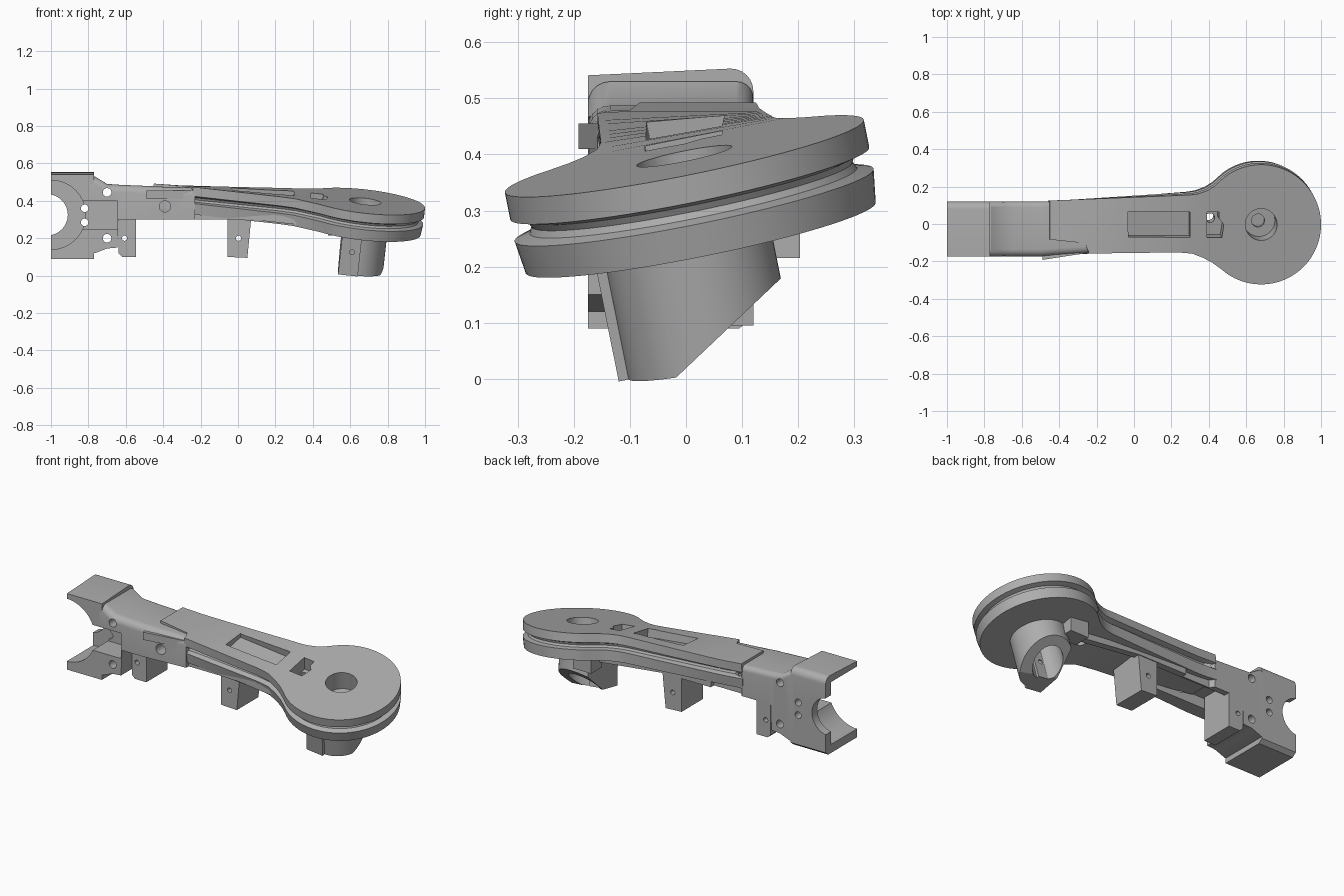
import bpy, bmesh, math
from mathutils import Vector, Matrix

if "Cube" in bpy.data.objects:
    bpy.data.objects.remove(bpy.data.objects["Cube"])

grey = bpy.data.materials.new("plain grey")
grey.use_nodes = True
GREY = (0.42, 0.42, 0.42, 1)
grey.diffuse_color = GREY
grey.node_tree.nodes["Principled BSDF"].inputs["Base Color"].default_value = GREY

# Tilted frame of the disc: origin at the centre of its top face
TILT = Matrix(((1, 0, 0.107, 0.68), (0, 1, -0.195, -0.003),
               (-0.11, 0.2, 0.97, 0.397), (0, 0, 0, 1)))


def finish(name, bm, matrix=None):
    if matrix:
        bm.transform(matrix)
    bmesh.ops.recalc_face_normals(bm, faces=bm.faces)
    me = bpy.data.meshes.new(name)
    bm.to_mesh(me)
    bm.free()
    me.materials.append(grey)
    ob = bpy.data.objects.new(name, me)
    bpy.context.collection.objects.link(ob)
    return ob


def prism(name, pts, axis, a, b, matrix=None):
    """Extrude a 2D profile along an axis from a to b."""
    place = {"x": lambda p, t: (t, p[0], p[1]),
             "y": lambda p, t: (p[0], t, p[1]),
             "z": lambda p, t: (p[0], p[1], t)}[axis]
    bm = bmesh.new()
    lo = [bm.verts.new(place(p, a)) for p in pts]
    hi = [bm.verts.new(place(p, b)) for p in pts]
    bm.faces.new(lo)
    bm.faces.new(hi)
    for i in range(len(pts)):
        j = (i + 1) % len(pts)
        bm.faces.new((lo[i], lo[j], hi[j], hi[i]))
    return finish(name, bm, matrix)


def box(name, x0, x1, y0, y1, z0, z1, matrix=None):
    return prism(name, [(x0, y0), (x1, y0), (x1, y1), (x0, y1)], "z", z0, z1, matrix)


def rod(name, u, v, r, axis, a, b, matrix=None, n=40):
    pts = [(u + r * math.cos(2 * math.pi * i / n), v + r * math.sin(2 * math.pi * i / n))
           for i in range(n)]
    return prism(name, pts, axis, a, b, matrix)


def cut(targets, cutters):
    for c in cutters:
        c.hide_render = True
        for ob in targets:
            m = ob.modifiers.new("cut", "BOOLEAN")
            m.operation, m.solver, m.object = "DIFFERENCE", "EXACT", c
            with bpy.context.temp_override(object=ob, active_object=ob, selected_objects=[ob]):
                bpy.ops.object.modifier_apply(modifier=m.name)
        bpy.data.objects.remove(c)


def lerp_points(p, q, n):
    return [(p[0] + (q[0] - p[0]) * i / n, p[1] + (q[1] - p[1]) * i / n) for i in range(n)]


# Grooved disc and arm plate, one outline with stacked inset layers
arc = [(0.32 * math.cos(math.radians(t)), 0.32 * math.sin(math.radians(t)))
       for t in range(-132, 131, 4)]
back = [(-0.25, 0.205), (-0.29, 0.18), (-0.34, 0.163)]
front = [(-0.26, -0.205), (-0.31, -0.178), (-0.37, -0.155)]
outline = (arc + back + lerp_points((-0.38, 0.158), (-1.13, 0.128), 12)
           + [(-1.13, 0.128), (-1.13, -0.08), (-0.94, -0.10)]
           + lerp_points((-0.92, -0.155), (-0.39, -0.148), 9) + front[::-1])
layers = [(0, 0), (0, 0.05), (0.028, 0.058), (0.034, 0.07), (0.028, 0.082),
          (0, 0.09), (0.008, 0.15)]


def warp(x, y, d):
    """Disc plane that flattens out towards the tail of the arm."""
    t = min(1, max(0, (x + 1) / 0.7))
    drop = 0.04 * max(0, -x - 0.4)
    return (0.68 + x - 0.107 * d, y - 0.003 + 0.195 * d * t,
            0.397 - 0.11 * x + 0.2 * t * y - drop - 0.97 * d)


bm = bmesh.new()
n = len(outline)
rings = []
for inset, d in layers:
    ring = []
    for i, (x, y) in enumerate(outline):
        a, b = Vector(outline[i - 1]), Vector(outline[(i + 1) % n])
        t = (b - a).normalized()
        ring.append(bm.verts.new((x - t.y * inset, y + t.x * inset, -d)))
    rings.append(ring)
caps = [bm.faces.new(rings[0]), bm.faces.new(rings[-1])]
for r, s in zip(rings, rings[1:]):
    for i in range(n):
        j = (i + 1) % n
        bm.faces.new((r[i], r[j], s[j], s[i]))
bmesh.ops.triangulate(bm, faces=caps)
for v in bm.verts:
    v.co = warp(v.co.x, v.co.y, -v.co.z)
plate = finish("disc_and_arm_plate", bm)

# Lower arm rail under the plate
rail = prism("lower_arm", [(-0.25, 0.30), (0.07, 0.30), (0.56, 0.245), (0.56, 0.28),
                           (-0.25, 0.378)], "y", -0.135, 0.125)

# Neck, lofted through sections with rounded top corners
sections = [(-0.79, -0.175, 0.12, 0.12, 0.53), (-0.765, -0.175, 0.12, 0.12, 0.53),
            (-0.70, -0.175, 0.12, 0.145, 0.49), (-0.645, -0.175, 0.12, 0.15, 0.487),
            (-0.64, -0.175, 0.12, 0.30, 0.486), (-0.50, -0.175, 0.12, 0.30, 0.48),
            (-0.45, -0.172, 0.12, 0.30, 0.478), (-0.43, -0.170, 0.095, 0.30, 0.476),
            (-0.23, -0.158, 0.095, 0.30, 0.470)]
bm = bmesh.new()
loops = []
for x, y0, y1, z0, z1 in sections:
    pts = [(y0, z0), (y1, z0)]
    for cy, start, r in ((y1 - 0.03, 0, 0.03), (y0 + 0.04, 90, 0.04)):
        for k in range(6):
            t = math.radians(start + 18 * k)
            pts.append((cy + r * math.cos(t), z1 - r + r * math.sin(t)))
    loops.append([bm.verts.new((x, *p)) for p in pts])
bm.faces.new(loops[0])
bm.faces.new(loops[-1])
for a, b in zip(loops, loops[1:]):
    for i in range(len(a)):
        j = (i + 1) % len(a)
        bm.faces.new((a[i], a[j], b[j], b[i]))
neck = finish("neck", bm)

# End bracket with rounded back corners
end = [(-0.175, 0.09), (0.095, 0.09), (0.12, 0.11)]
end += [(0.08 + 0.04 * math.cos(math.radians(t)), 0.513 + 0.04 * math.sin(math.radians(t)))
        for t in range(0, 91, 15)] + [(-0.175, 0.541)]
bracket = prism("end_bracket", end, "x", -1, -0.77)

# Bearing seat, recess and bolt holes of the bracket and neck
cut([bracket], [rod("seat_cut", -1, 0.325, 0.185, "y", -0.3, 0.07, n=64),
                rod("opening_cut", -1.02, 0.325, 0.11, "y", -0.3, 0.3, n=48)])
cut([bracket, neck], [box("slot_cut", -0.86, -0.645, -0.3, -0.03, 0.25, 0.40)])
for x, z, r in ((-0.82, 0.36, 0.02), (-0.82, 0.285, 0.02), (-0.70, 0.445, 0.023),
                (-0.70, 0.20, 0.023)):
    cut([bracket, neck], [rod("bolt_cut", x, z, r, "y", -0.3, 0.3, n=24)])
cut([neck], [rod("side_hole_cut", -0.39, 0.37, 0.03, "y", -0.3, -0.09, n=24)])

# Hollow underside
cut([neck, rail], [box("trough_cut", -0.60, 0.50, -0.09, 0.085, 0.1, 0.36)])

# Openings in the top of the plate
cut([plate], [
    box("window_cut", -0.71, -0.38, -0.068, 0.067, -0.045, 0.06, TILT),
    prism("pocket_cut", [(-0.29, -0.07), (-0.21, -0.07), (-0.20, 0.0), (-0.225, 0.03),
                         (-0.225, 0.067), (-0.29, 0.067)], "z", -0.08, 0.1, TILT),
    rod("pocket_hole_cut", -0.265, 0.02, 0.025, "z", -0.4, 0.1, TILT, 24),
    rod("bore_cut", 0, 0, 0.085, "z", -0.11, 0.1, TILT),
    rod("shaft_cut", -0.005, 0.0, 0.035, "z", -0.5, 0.1, TILT, 24)])

# Hollow post below the disc, sliced at a slant, with its front block
post = rod("post", -0.013, -0.025, 0.148, "z", -0.375, -0.13, TILT, 56)
cut([post], [box("post_flat_cut", -0.4, -0.105, -0.4, 0.4, -0.6, 0.1, TILT),
             rod("post_bore_cut", -0.013, -0.01, 0.085, "z", -0.6, -0.155, TILT),
             prism("slant_cut", [(-0.02, 0.0), (0.32, 0.322), (0.32, -0.2), (-0.02, -0.2)],
                   "x", 0.3, 1.0)])
block = box("post_block", -0.105, 0.0, -0.19, -0.08, -0.375, -0.13, TILT)
cut([block], [rod("block_hole_cut", 0.61, 0.125, 0.013, "y", -0.4, 0.4, n=16)])
ledge = box("back_ledge", 0.48, 0.60, 0.10, 0.203, 0.215, 0.34)

# Mounting tabs hanging under the arm
tab_a = prism("rear_tab", [(-0.64, 0.12), (-0.62, 0.10), (-0.545, 0.10), (-0.545, 0.36),
                           (-0.64, 0.36)], "y", -0.08, 0.12)
tab_b = prism("middle_tab", [(-0.055, 0.10), (0.05, 0.095), (0.072, 0.32), (-0.055, 0.34)],
              "y", -0.083, 0.12)
for tab, x in ((tab_a, -0.607), (tab_b, 0.003)):
    cut([tab], [rod("tab_hole_cut", x, 0.20, 0.014, "y", -0.3, 0.3, n=16)])

# Slanted fin on the front side
fin = prism("side_fin", [(-0.49, -0.192), (-0.25, -0.155), (-0.25, -0.12), (-0.49, -0.12)],
            "z", 0.41, 0.455)

for ob in (plate, rail, neck, bracket, post, block, ledge, tab_a, tab_b, fin):
    bpy.ops.object.select_all(action="DESELECT")
    ob.select_set(True)
    bpy.context.view_layer.objects.active = ob
    bpy.ops.object.shade_smooth_by_angle(angle=math.radians(30))
